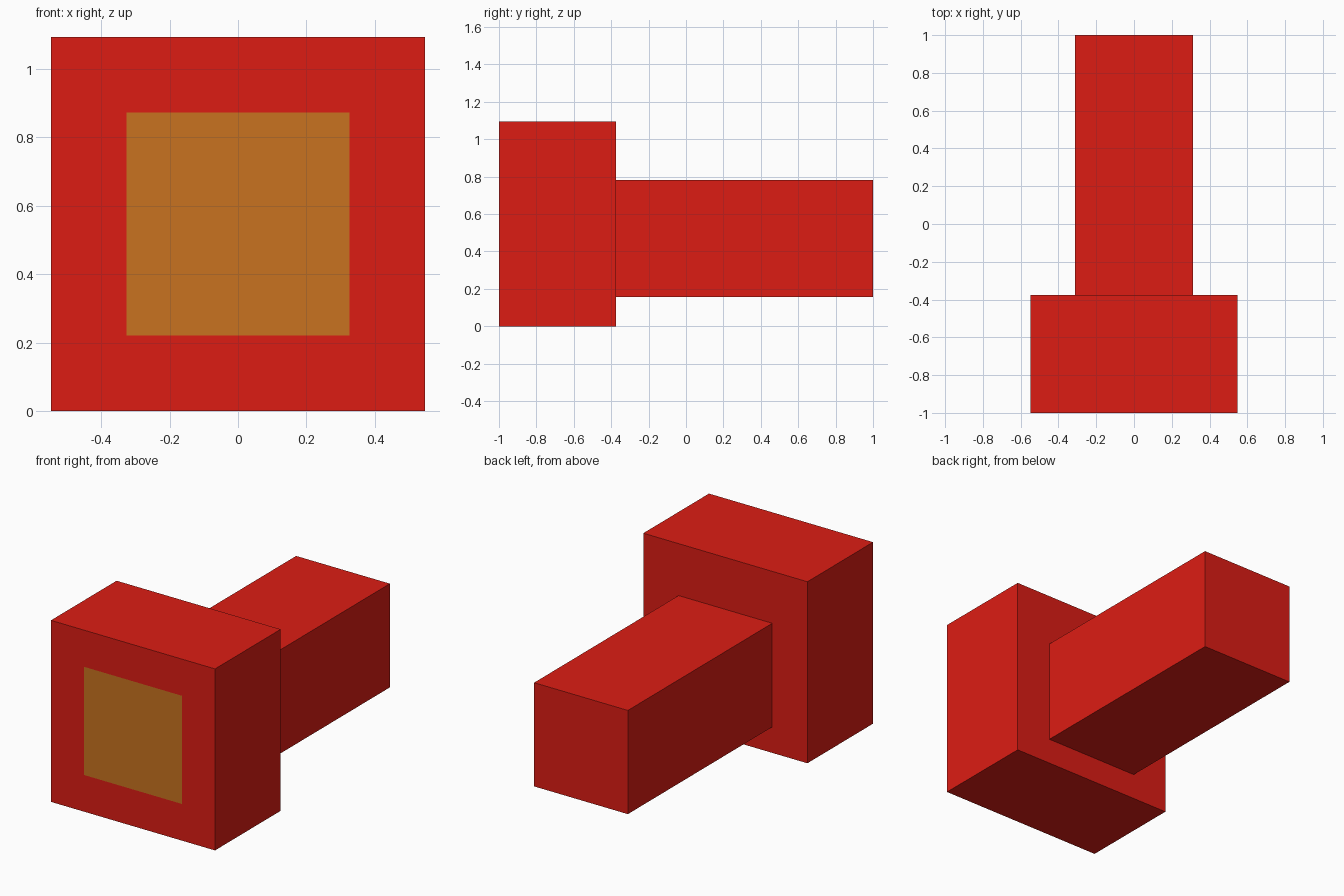
import bpy, bmesh
from mathutils import Vector

if "Cube" in bpy.data.objects:
    bpy.data.objects.remove(bpy.data.objects["Cube"])


def material(name, rgb):
    mat = bpy.data.materials.new(name)
    mat.diffuse_color = (*rgb, 1)
    mat.use_nodes = True
    mat.node_tree.nodes["Principled BSDF"].inputs["Base Color"].default_value = mat.diffuse_color
    return mat


red = material("red", (0.72, 0.012, 0.007))
ochre = material("ochre", (0.58, 0.17, 0.014))


def box(name, lo, hi, panel_inset=None):
    """Box between two corners; optionally inset a coloured panel in its front."""
    lo, hi = Vector(lo), Vector(hi)
    bm = bmesh.new()
    bmesh.ops.create_cube(bm, size=1)
    bmesh.ops.scale(bm, vec=hi - lo, verts=bm.verts)
    bmesh.ops.translate(bm, vec=(lo + hi) / 2, verts=bm.verts)
    if panel_inset:
        bm.normal_update()
        front = min(bm.faces, key=lambda f: f.normal.y)
        bmesh.ops.inset_region(bm, faces=[front], thickness=panel_inset)
        front.material_index = 1
    mesh = bpy.data.meshes.new(name)
    bm.to_mesh(mesh)
    bm.free()
    mesh.materials.append(red)
    if panel_inset:
        mesh.materials.append(ochre)
    obj = bpy.data.objects.new(name, mesh)
    bpy.context.collection.objects.link(obj)
    return obj


# Large front block with a flush square panel
box("front_block", (-0.547, -1, 0), (0.547, -0.375, 1.094), panel_inset=0.3125)

# Narrow bar running to the back
box("rear_bar", (-0.3125, -0.375, 0.156), (0.3125, 1, 0.781))
